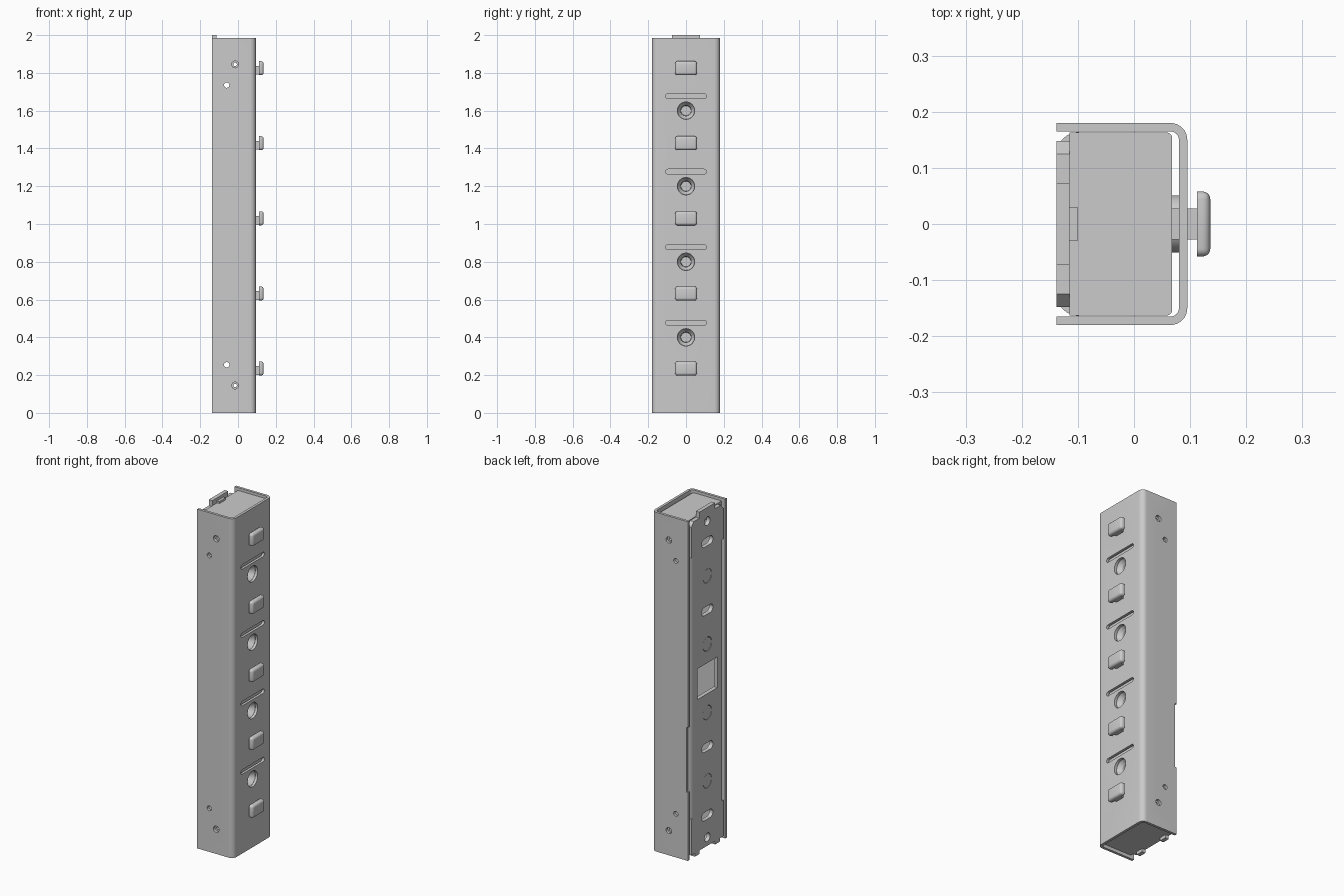
import bpy, bmesh
from math import sin, cos, pi, radians
from mathutils import Vector

if "Cube" in bpy.data.objects:
    bpy.data.objects.remove(bpy.data.objects["Cube"])

AX = {'x': lambda u, v, w: (w, u, v),   # u=y, v=z
      'y': lambda u, v, w: (u, w, v),   # u=x, v=z
      'z': lambda u, v, w: (u, v, w)}   # u=x, v=y


def finish(name, bm):
    bmesh.ops.remove_doubles(bm, verts=bm.verts, dist=1e-5)
    bmesh.ops.recalc_face_normals(bm, faces=bm.faces)
    me = bpy.data.meshes.new(name)
    bm.to_mesh(me)
    bm.free()
    ob = bpy.data.objects.new(name, me)
    bpy.context.collection.objects.link(ob)
    return ob


def add_prism(bm, pts, axis, a, b):
    f = AX[axis]
    lo = [bm.verts.new(f(u, v, a)) for u, v in pts]
    hi = [bm.verts.new(f(u, v, b)) for u, v in pts]
    n = len(pts)
    bm.faces.new(lo)
    bm.faces.new(hi)
    for i in range(n):
        j = (i + 1) % n
        bm.faces.new((lo[i], lo[j], hi[j], hi[i]))


def prisms(name, items):
    bm = bmesh.new()
    for it in items:
        add_prism(bm, *it)
    return finish(name, bm)


def arc(cx, cy, r, a0, a1, n=8):
    return [(cx + r * cos(radians(a0 + (a1 - a0) * i / n)),
             cy + r * sin(radians(a0 + (a1 - a0) * i / n))) for i in range(n + 1)]


def circle(cx, cy, r, n=32):
    return arc(cx, cy, r, 0, 360 - 360 / n, n - 1)


def rect(u0, u1, v0, v1):
    return [(u0, v0), (u1, v0), (u1, v1), (u0, v1)]


def slot(cx, cy, half, r):
    return arc(cx + half - r, cy, r, -90, 90) + arc(cx - half + r, cy, r, 90, 270)


def cut(ob, items):
    c = prisms('cutter', items)
    c.hide_render = True
    m = ob.modifiers.new('cut', 'BOOLEAN')
    m.operation, m.object, m.solver = 'DIFFERENCE', c, 'EXACT'
    bpy.context.view_layer.objects.active = ob
    bpy.ops.object.modifier_apply(modifier=m.name)
    bpy.data.objects.remove(c)


def lathe_x(name, prof, z, n=32):
    bm = bmesh.new()
    rings = [[bm.verts.new((x, r * cos(2 * pi * i / n), z + r * sin(2 * pi * i / n)))
              for i in range(n)] for x, r in prof]
    for k in range(len(rings) - 1):
        for i in range(n):
            j = (i + 1) % n
            bm.faces.new((rings[k][i], rings[k][j], rings[k + 1][j], rings[k + 1][i]))
    return finish(name, bm)


HOLES = [0.4, 0.8, 1.2, 1.6]
KNOBS = [0.235, 0.632, 1.03, 1.428, 1.825]
THROUGH = [circle(-0.06, z, 0.014) for z in (0.255, 1.735)]

# outer channel housing, open at the back
outline = ([(-.138, -.18)] + arc(.065, -.15, .03, -90, 0) + arc(.065, .15, .03, 0, 90)
           + [(-.138, .18), (-.138, .165)] + arc(.065, .15, .015, 90, 0)
           + arc(.065, -.15, .015, 0, -90) + [(-.138, -.165)])
housing = prisms('housing', [(outline, 'z', 0, 1.985)])
cut(housing,
    [(circle(0, z, .046), 'x', .07, .11) for z in HOLES]
    + [(slot(0, z + .077, .108, .013), 'x', .07, .11) for z in HOLES]
    + [(p, 'y', -.3, .3) for p in THROUGH]
    + [(circle(-.015, z, .018), 'y', -.3, .3) for z in (.145, 1.845)]
    + [(rect(-.15, -.128, .4, .78), 'y', .15, .2)])

# hollow inner box, open towards the back plate
inner = ([(-.115, -.163)] + arc(.058, -.153, .01, -90, 0, 5)
         + arc(.058, .153, .01, 0, 90, 5) + [(-.115, .163)])
box = prisms('inner_box', [(inner, 'z', .018, 1.97)])
cut(box, [(rect(-.2, .055, -.15, .15), 'z', .032, 1.956)])
cut(box,
    [(circle(0, z, .049), 'x', .04, .09) for z in HOLES]
    + [(p, 'y', -.3, .3) for p in THROUGH]
    + [(circle(-.015, z, .009), 'y', -.3, .3) for z in (.145, 1.845)])

# back plate with toothed bottom, stepped top and openings
half = [(.073, .02), (.073, 0), (.115, 0), (.115, .02), (.148, .02), (.148, .23),
        (.124, .23), (.124, 1.76), (.148, 1.76), (.148, 1.94), (.125, 1.965),
        (.073, 1.965), (.073, 2.0)]
plate = prisms('back_plate', [(half + [(-y, z) for y, z in reversed(half)],
                               'x', -.138, -.115)])
cut(plate,
    [(circle(0, z, .041), 'x', -.2, -.1) for z in HOLES]
    + [(slot(0, z, .052, .024), 'x', -.2, -.1) for z in (.2, .6, 1.4, 1.8)]
    + [(circle(0, z, .025), 'x', -.2, -.1) for z in (.07, 1.92)]
    + [(rect(-.093, .093, .91, 1.09), 'x', -.2, -.1)])

# rounded long edges of the back plate
bend = arc(-.098, .124, .04, 90, 180) + arc(-.098, .124, .017, 180, 90)
prisms('back_plate_bends', [(bend, 'z', .23, 1.76),
                            ([(x, -y) for x, y in bend], 'z', .23, 1.76)])
prisms('top_tab', [(rect(-.116, -.1, -.029, .029), 'z', 1.965, 1.982)])

# countersunk sockets behind the front holes, and discs in the back plate
for z in HOLES:
    lathe_x('socket', [(0, 0), (0, .04), (.056, .04), (.056, .0485), (.068, .051), (.08, .051),
                       (.08, .045), (.056, .028), (.02, .026), (.02, 0)], z)
    lathe_x('back_disc', [(-.118, 0), (-.118, .039), (-.137, .039), (-.137, 0)], z)

# hook knobs on the front: stem and rounded head
for z in KNOBS:
    prisms('knob_stem', [(rect(-.028, .028, z - .034, z + .012), 'x', .066, .118)])
    bm = bmesh.new()
    add_prism(bm, rect(-.058, .058, z - .037, z + .037), 'x', .112, .136)
    edges = [e for e in bm.edges if max(v.co.x for v in e.verts) > .13]
    bmesh.ops.bevel(bm, geom=edges, offset=.014, segments=5, profile=.5, affect='EDGES')
    finish('knob_head', bm)

# smooth rounded surfaces, keep sharp edges
bpy.ops.object.select_all(action='SELECT')
bpy.context.view_layer.objects.active = housing
bpy.ops.object.shade_smooth_by_angle(angle=radians(30))
